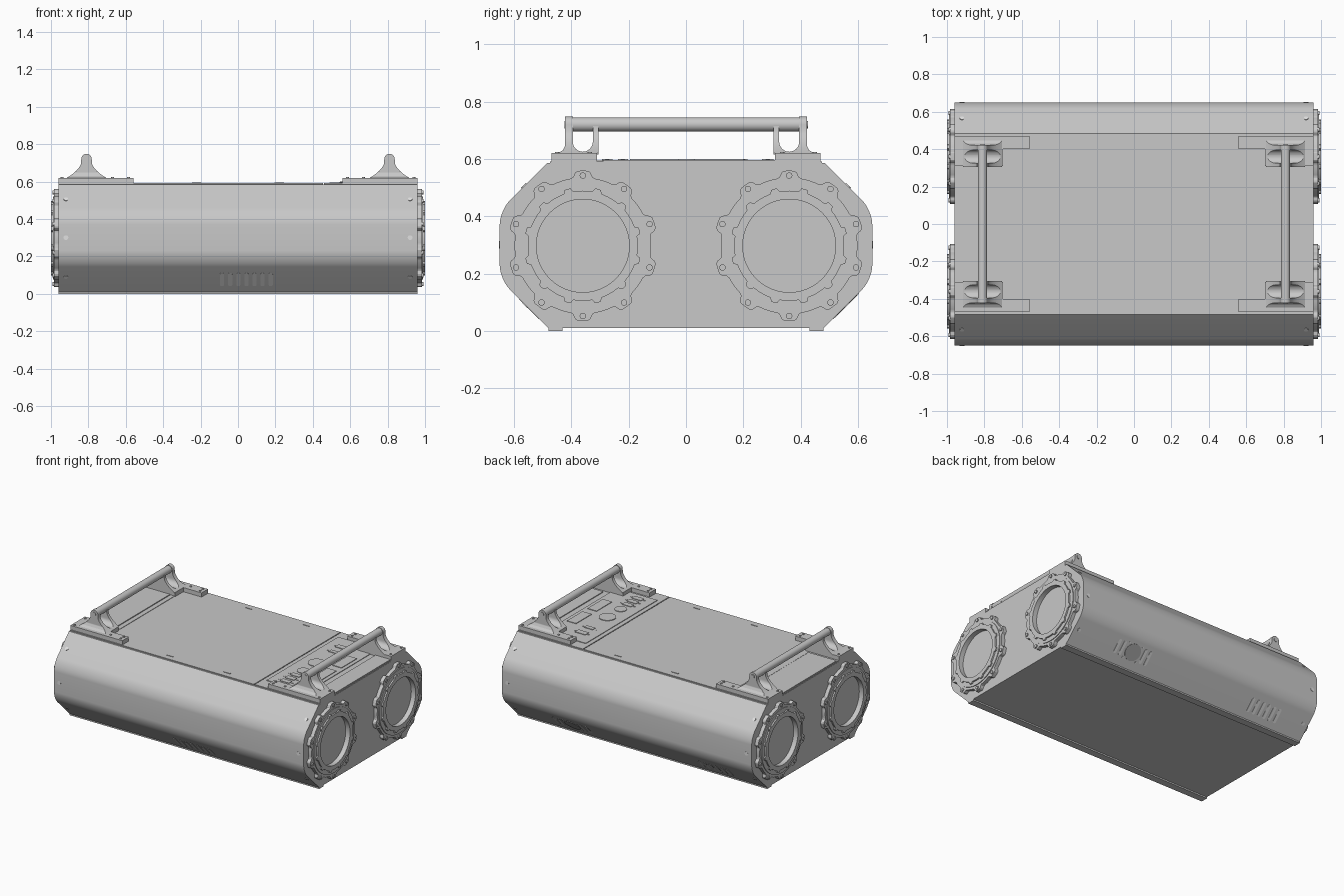
import bpy, bmesh, math
from mathutils import Matrix, Vector

if "Cube" in bpy.data.objects:
    bpy.data.objects.remove(bpy.data.objects["Cube"])


def material(name, v):
    m = bpy.data.materials.new(name)
    m.use_nodes = True
    m.diffuse_color = (v, v, v, 1)
    m.node_tree.nodes["Principled BSDF"].inputs["Base Color"].default_value = (v, v, v, 1)
    return m


GREY = material("body grey", 0.58)
PALE = material("pale opening grey", 0.75)
DARK = material("dark grille grey", 0.4)
made = []


def frame(u, v, w, o=(0, 0, 0)):
    m = Matrix((u, v, w)).transposed().to_4x4()
    m.translation = Vector(o)
    return m


X, Y, Z = Vector((1, 0, 0)), Vector((0, 1, 0)), Vector((0, 0, 1))
SIDE, FRONT, TOP = frame(Y, Z, X), frame(X, Z, Y), frame(X, Y, Z)


def finish(name, bm, mat):
    bmesh.ops.recalc_face_normals(bm, faces=bm.faces)
    me = bpy.data.meshes.new(name)
    bm.to_mesh(me)
    bm.free()
    ob = bpy.data.objects.new(name, me)
    bpy.context.collection.objects.link(ob)
    me.materials.append(mat)
    made.append(ob)
    return ob


def prism(name, pts, m, lo, hi, mat=GREY, bevel=None):
    """Extrude a flat profile between two depths of a frame."""
    bm = bmesh.new()
    low = [bm.verts.new(m @ Vector((u, v, lo))) for u, v in pts]
    high = [bm.verts.new(m @ Vector((u, v, hi))) for u, v in pts]
    bm.faces.new(low)
    bm.faces.new(high)
    edges = []
    for i in range(len(pts)):
        j = (i + 1) % len(pts)
        bm.faces.new((low[i], low[j], high[j], high[i]))
        edges.append(bm.edges.get((low[i], high[i])))
    if bevel:
        chosen = [e for e in edges if bevel(e.verts[0].co)]
        bmesh.ops.bevel(bm, geom=chosen, offset=0.05, segments=8, profile=0.5, affect='EDGES')
    return finish(name, bm, mat)


def ring(name, outline, inner, m, lo, hi, n=180):
    """Flat ring whose outer radius follows a function of the angle."""
    bm = bmesh.new()
    loops = []
    for i in range(n):
        a = math.tau * i / n
        loops.append([bm.verts.new(m @ Vector((r * math.cos(a), r * math.sin(a), d)))
                      for r, d in ((outline(a), lo), (outline(a), hi), (inner, hi), (inner, lo))])
    for i in range(n):
        p, q = loops[i], loops[(i + 1) % n]
        for k in range(4):
            l = (k + 1) % 4
            bm.faces.new((p[k], q[k], q[l], p[l]))
    return finish(name, bm, GREY)


def rect(x0, x1, y0, y1):
    return [(x0, y0), (x1, y0), (x1, y1), (x0, y1)]


def disc(r, n=32, cx=0, cy=0):
    return [(cx + r * math.cos(math.tau * i / n), cy + r * math.sin(math.tau * i / n)) for i in range(n)]


def slot(w, l, cx=0):
    r, h = w / 2, l / 2 - w / 2
    return [(cx + r * math.cos(a), r * math.sin(a) + (h if k < 9 else -h))
            for k in range(18) for a in [math.pi * (k if k < 9 else k - 1) / 8]]


def slope(side, x, y, z, up):
    """Frame lying on a sloping panel; up is 1 for upper and -1 for lower."""
    return frame(X, Vector((0, -side * up, 1)).normalized(),
                 Vector((0, side, up)).normalized(), (x, side * y, z))


# Main housing with rounded long shoulders
half = [(0.48, 0.01), (0.65, 0.18), (0.65, 0.42), (0.485, 0.585)]
prism("housing", half + [(-y, z) for y, z in reversed(half)], SIDE, -0.96, 0.96,
      bevel=lambda c: abs(c.y) > 0.6)

# Top covers, bottom flanges and edge clips
prism("top_cover", rect(-0.958, 0.455, -0.475, 0.475), TOP, 0.58, 0.591)
prism("control_cover", rect(0.461, 0.958, -0.475, 0.475), TOP, 0.58, 0.591)
prism("left_end_plate", rect(0.84, 0.955, -0.29, 0.31), TOP, 0.59, 0.597)
prism("right_end_plate", rect(-0.955, -0.74, -0.29, 0.31), TOP, 0.59, 0.597)
prism("right_end_strip", rect(-0.735, -0.705, -0.29, 0.39), TOP, 0.59, 0.594)
for s in (-1, 1):
    prism("bottom_flange", rect(-0.96, 0.96, s * 0.455 - 0.025, s * 0.455 + 0.025), TOP, 0, 0.015)
    for x in (-0.22, 0.22):
        prism("cover_clip", rect(x - 0.025, x + 0.025, s * 0.432 - 0.004, s * 0.432 + 0.004),
              TOP, 0.59, 0.594)

# Control panel with sockets and displays
prism("control_panel", rect(0.49, 0.80, -0.385, 0.4), TOP, 0.59, 0.595)
for y, w, h in ((0.285, 0.08, 0.04), (0.2, 0.065, 0.03), (-0.22, 0.07, 0.036),
                (-0.275, 0.07, 0.036), (-0.33, 0.07, 0.036)):
    prism("socket", rect(0.6 - w / 2, 0.6 + w / 2, y - h / 2, y + h / 2), TOP, 0.594, 0.599)
    for dx in (-0.05, 0.05):
        prism("socket_screw", disc(0.006, 12, 0.6 + dx, y), TOP, 0.594, 0.598)
for y, r in ((0.005, 0.055), (-0.14, 0.04)):
    prism("round_socket", disc(r, 40, 0.6, y), TOP, 0.594, 0.599)
for y in (0.115, -0.11):
    prism("display", rect(0.705, 0.775, y - 0.085, y + 0.085), TOP, 0.594, 0.599)


# Lens flanges on both ends
def lugs(base, height, count, offset, width):
    def radius(a):
        step = math.tau / count
        d = abs((a - offset + step / 2) % step - step / 2)
        t = min(1, max(0, (width - d) / width * 2))
        return base + height * t * t * (3 - 2 * t)
    return radius


for sx in (-1, 1):
    for sy in (-1, 1):
        m = frame(Y, Z, X * sx, (0, sy * 0.36, 0.297))
        ring("outer_flange", lugs(0.238, 0.024, 10, math.pi / 2, 0.16), 0.163, m, 0.955, 0.985)
        ring("middle_flange", lambda a: 0.222, 0.163, m, 0.98, 0.99)
        ring("inner_flange", lugs(0.192, 0.013, 12, math.pi / 12, 0.09), 0.162, m, 0.98, 1.0)
        prism("lens", disc(0.165, 64), m, 0.955, 0.966)
        for k in range(10):
            a = math.pi / 2 + k * math.tau / 10
            prism("flange_bolt", disc(0.011, 16, 0.245 * math.cos(a), 0.245 * math.sin(a)), m, 0.98, 0.992)
        for k in range(12):
            a = math.pi / 12 + k * math.tau / 12
            prism("lens_bolt", disc(0.007, 12, 0.196 * math.cos(a), 0.196 * math.sin(a)), m, 0.98, 1.0)

# Handle mounts: a forked section trimmed to a concave gusset
valley = [(0.36 - 0.035 * math.cos(math.pi * i / 12), 0.66 - 0.035 * math.sin(math.pi * i / 12))
          for i in range(13)]
fork = ([(0.305, 0.615), (0.305, 0.715), (0.325, 0.715)] + valley
        + [(0.395, 0.75), (0.422, 0.75), (0.422, 0.645), (0.43, 0.63), (0.455, 0.615)])
flank = [(0.026 + 0.079 * t ** 1.5, 0.715 - 0.095 * t ** 0.75) for t in [i / 10 for i in range(1, 11)]]
crown = [(0.028 * math.cos(math.pi * i / 12), 0.72 + 0.028 * math.sin(math.pi * i / 12)) for i in range(13)]
gusset = (list(reversed(flank)) + crown + [(-x, z) for x, z in flank]
          + [(-0.105, 0.61), (0.105, 0.61)])
foot = [(0.56, 0.40), (0.70, 0.40), (0.70, 0.31), (0.96, 0.31), (0.96, 0.47), (0.56, 0.47)]
for sx in (-1, 1):
    for sy in (-1, 1):
        prism("handle_foot", [(sx * x, sy * y) for x, y in foot], TOP, 0.583, 0.62)
        mount = prism("handle_mount", [(sy * y, z) for y, z in fork], SIDE, sx * 0.81 - 0.15, sx * 0.81 + 0.15)
        trim = prism("mount_trim", [(sx * 0.81 + x, z) for x, z in gusset], FRONT,
                     sy * 0.38 - 0.15, sy * 0.38 + 0.15)
        trim.hide_render = True
        mod = mount.modifiers.new("trim", 'BOOLEAN')
        mod.operation, mod.solver, mod.object = 'INTERSECT', 'EXACT', trim
        bpy.context.view_layer.update()
        shaped = bpy.data.meshes.new_from_object(mount.evaluated_get(bpy.context.evaluated_depsgraph_get()))
        mount.modifiers.clear()
        mount.data = shaped
        made.remove(trim)
        bpy.data.objects.remove(trim)
        prism("pivot_bolt", disc(0.013, 20, sx * 0.81, 0.72), FRONT, sy * 0.42 - 0.004, sy * 0.42 + 0.006)
        for x, y in ((0.585, 0.45), (0.585, 0.42), (0.67, 0.44), (0.94, 0.45), (0.94, 0.335)):
            prism("foot_screw", disc(0.008, 14, sx * x, sy * y), TOP, 0.615, 0.624)
    prism("handle_bar", disc(0.025, 32, sx * 0.81, 0.72), FRONT, -0.41, 0.41)

# Fixing holes on the long sides
for s in (-1, 1):
    for x in (-0.92, 0.92):
        prism("upper_fixing", disc(0.012, 16), slope(s, x, 0.565, 0.505, 1), -0.004, 0.003, PALE)
        prism("lower_fixing", disc(0.012, 16), slope(s, x, 0.56, 0.09, -1), -0.004, 0.003, PALE)
        prism("middle_fixing", disc(0.013, 16), frame(X, Z, Y * s, (x, s * 0.65, 0.3)), -0.004, 0.002, PALE)

# Ventilation slots and fan grille on the lower slopes
for side, x, count in ((-1, 0.045, 7), (1, -0.61, 6)):
    for k in range(count):
        m = slope(side, x + (k - (count - 1) / 2) * 0.0433, 0.547, 0.077, -1)
        prism("vent_slot", slot(0.022, 0.1), m, -0.004, 0.002, PALE)
m = slope(1, 0.48, 0.56, 0.09, -1)
prism("fan_grille", disc(0.058, 40), m, -0.004, 0.003, DARK)
for dx in (-0.125, -0.085, 0.085, 0.125):
    prism("fan_slot", slot(0.02, 0.1, dx), m, -0.004, 0.002, PALE)
for k in range(4):
    a = math.pi / 4 + k * math.pi / 2
    prism("fan_screw", disc(0.006, 12, 0.075 * math.cos(a), 0.075 * math.sin(a)), m, -0.004, 0.003, PALE)

# Smooth curved faces while keeping edges crisp
bpy.ops.object.select_all(action='DESELECT')
for ob in made:
    ob.select_set(True)
bpy.context.view_layer.objects.active = made[0]
bpy.ops.object.shade_smooth_by_angle(angle=math.radians(30))
